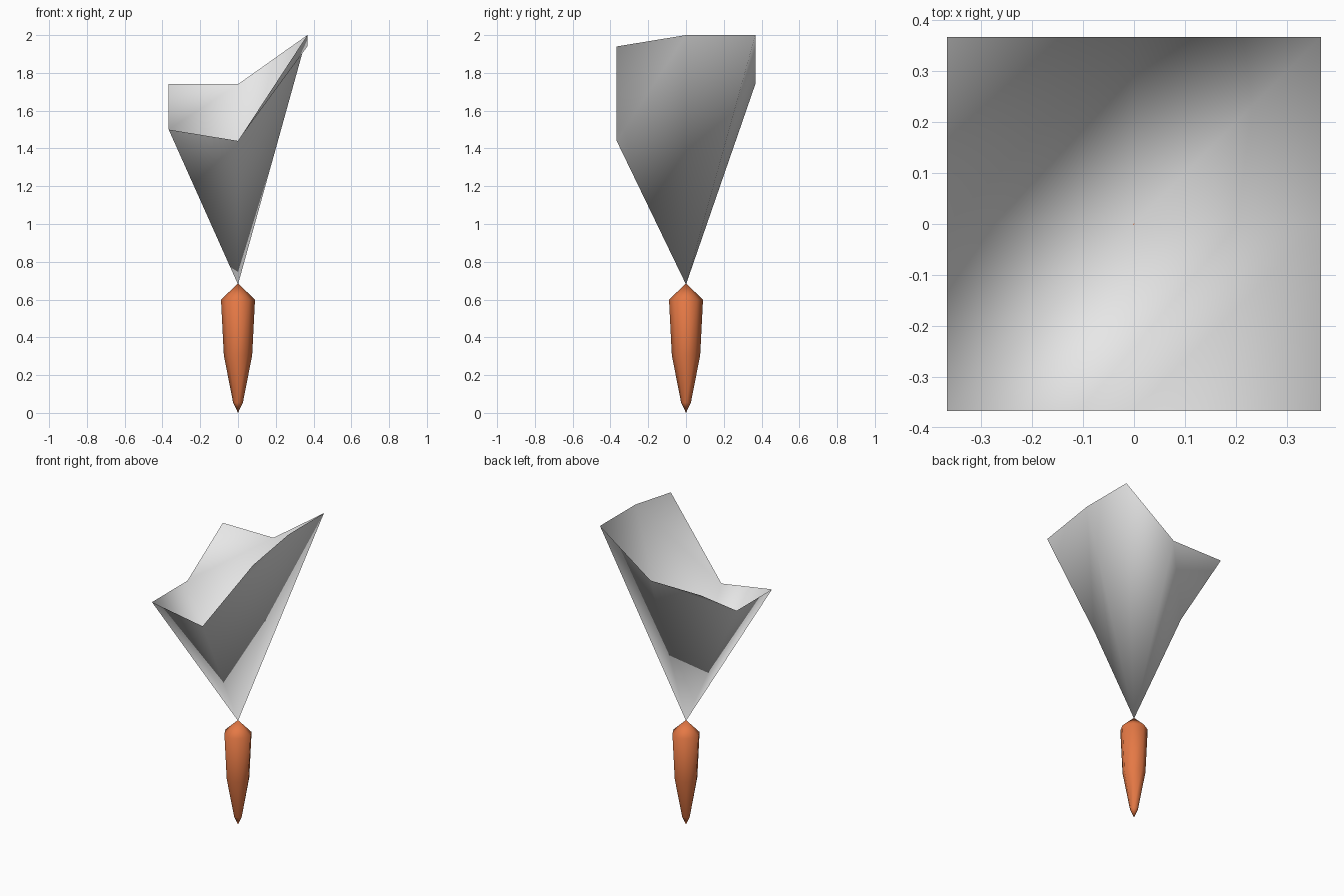
import bpy
import math

if "Cube" in bpy.data.objects:
    bpy.data.objects.remove(bpy.data.objects["Cube"])


def material(name, rgb):
    m = bpy.data.materials.new(name)
    m.diffuse_color = (*rgb, 1.0)
    m.use_nodes = True
    m.node_tree.nodes["Principled BSDF"].inputs["Base Color"].default_value = m.diffuse_color
    return m


def make(name, verts, faces, mat):
    me = bpy.data.meshes.new(name)
    me.from_pydata(verts, [], faces)
    me.materials.append(mat)
    for p in me.polygons:
        p.use_smooth = True
    me.update()
    ob = bpy.data.objects.new(name, me)
    bpy.context.collection.objects.link(ob)
    return ob


orange = material("carrot orange", (0.78, 0.19, 0.06))
grey = material("light grey", (0.8, 0.8, 0.8))

# Carrot root: eight-sided rings, slightly squared towards the axes
SIDES = 8
rings = [(0.055, 0.026), (0.305, 0.075), (0.60, 0.09)]
verts = [(0, 0, 0)]
for z, r in rings:
    for i in range(SIDES):
        a = math.tau * i / SIDES
        rr = r if i % 2 == 0 else r * 0.91
        verts.append((rr * math.cos(a), rr * math.sin(a), z))
verts.append((0, 0, 0.685))
top = len(verts) - 1
faces = []
for i in range(SIDES):
    j = (i + 1) % SIDES
    faces.append((0, 1 + j, 1 + i))
    for k in range(len(rings) - 1):
        a, b = 1 + k * SIDES, 1 + (k + 1) * SIDES
        faces.append((a + i, a + j, b + j, b + i))
    last = 1 + (len(rings) - 1) * SIDES
    faces.append((last + i, last + j, top))
make("carrot_root", verts, faces, orange)

# Leaf top: a square sheet pulled down to a point at its centre
H = 0.367
# rim counter-clockwise from the right middle: middles at even places, corners at odd
rim = [(1, 0, 2.0), (1, 1, 2.0), (0, 1, 1.74), (-1, 1, 1.74),
       (-1, 0, 1.5), (-1, -1, 1.5), (0, -1, 1.44), (1, -1, 1.94)]
verts = [(0, 0, 0.68)] + [(x * H, y * H, z) for x, y, z in rim]
faces = []
for i in range(0, 8, 2):
    mid, corner, nxt = 1 + i, 2 + i, 1 + (i + 2) % 8
    # every quarter is split along the same direction
    if i % 4 == 0:
        faces += [(0, mid, corner), (0, corner, nxt)]
    else:
        faces += [(0, mid, nxt), (mid, corner, nxt)]
make("leaf_top", verts, faces, grey)
